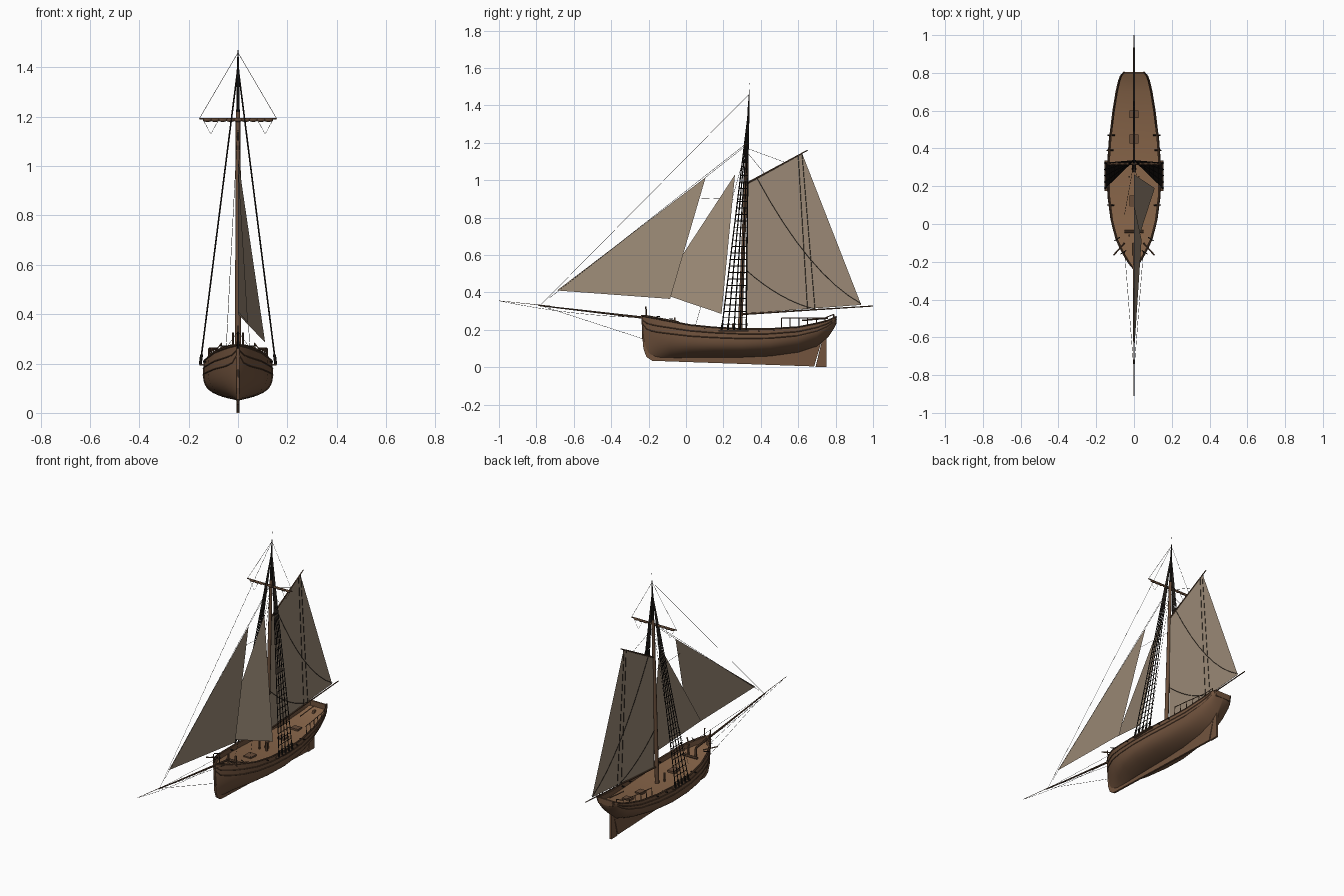
import bpy, bmesh, math
from mathutils import Vector

cube = bpy.data.objects.get("Cube")
if cube:
    bpy.data.objects.remove(cube)


def material(name, r, g, b):
    m = bpy.data.materials.new(name)
    m.use_nodes = True
    m.diffuse_color = (r, g, b, 1)
    node = m.node_tree.nodes["Principled BSDF"]
    node.inputs["Base Color"].default_value = (r, g, b, 1)
    node.inputs["Roughness"].default_value = 0.8
    return m


HULL = material("hull brown", .168, .088, .048)
DECK = material("deck brown", .235, .125, .064)
TRIM = material("trim brown", .105, .056, .031)
SPAR = material("spar brown", .14, .075, .042)
ROPE = material("tarred rope", .014, .011, .009)
SAIL = material("sail canvas", .325, .25, .18)


def finish(name, bm, mats, smooth=False):
    mesh = bpy.data.meshes.new(name)
    bmesh.ops.recalc_face_normals(bm, faces=bm.faces[:])
    bm.to_mesh(mesh)
    bm.free()
    for m in mats:
        mesh.materials.append(m)
    ob = bpy.data.objects.new(name, mesh)
    bpy.context.scene.collection.objects.link(ob)
    if smooth:
        bpy.ops.object.select_all(action="DESELECT")
        ob.select_set(True)
        bpy.context.view_layer.objects.active = ob
        bpy.ops.object.shade_smooth_by_angle(angle=math.radians(40))
    return ob


def tube(bm, pts, r0, r1=None, sides=4):
    """Tapered tube along a list of points."""
    pts = [Vector(p) for p in pts]
    r1 = r0 if r1 is None else r1
    rings = []
    for i, p in enumerate(pts):
        d = (pts[min(i + 1, len(pts) - 1)] - pts[max(i - 1, 0)]).normalized()
        u = d.cross(Vector((0, 0, 1)) if abs(d.z) < .9 else Vector((0, 1, 0))).normalized()
        v = d.cross(u)
        r = r0 + (r1 - r0) * i / (len(pts) - 1)
        angles = [math.tau * k / sides for k in range(sides)]
        rings.append([bm.verts.new(p + r * (math.cos(a) * u + math.sin(a) * v)) for a in angles])
    for a, b in zip(rings, rings[1:]):
        for k in range(sides):
            bm.faces.new((a[k], a[k - 1], b[k - 1], b[k]))
    bm.faces.new(rings[0])
    bm.faces.new(rings[-1])


def tubes(name, mat, lines, r0, r1=None, sides=4):
    bm = bmesh.new()
    for pts in lines:
        tube(bm, pts, r0, r1, sides)
    return finish(name, bm, [mat], sides > 4)


def boxes(name, mat, items):
    bm = bmesh.new()
    for centre, size in items:
        for v in bmesh.ops.create_cube(bm, size=1)["verts"]:
            v.co = Vector(centre) + Vector(a * b for a, b in zip(v.co, size))
    return finish(name, bm, [mat])


def plate(name, mat, profile, thick):
    """Side profile (y, z) extruded across the centreline."""
    bm = bmesh.new()
    f = bm.faces.new([bm.verts.new((-thick / 2, y, z)) for y, z in profile])
    ext = bmesh.ops.extrude_face_region(bm, geom=[f])["geom"]
    bmesh.ops.translate(bm, vec=(thick, 0, 0), verts=[e for e in ext if isinstance(e, bmesh.types.BMVert)])
    return finish(name, bm, [mat])


def both(pts):
    return [[(s * x, y, z) for x, y, z in pts] for s in (1, -1)]


def sag(a, b, drop, n=8):
    a, b = Vector(a), Vector(b)
    return [a.lerp(b, i / n) - Vector((0, 0, drop * 4 * (i / n) * (1 - i / n))) for i in range(n + 1)]


# Hull stations: y, half width, body bottom, sheer height, fullness
STATIONS = [(-.235, .004, .16, .275, 0), (-.225, .013, .1, .272, 0), (-.2, .032, .06, .268, .1),
            (-.15, .062, .048, .258, .3), (-.08, .096, .048, .245, .55), (.02, .123, .05, .226, .85),
            (.15, .14, .052, .213, 1), (.3, .143, .052, .205, 1), (.45, .132, .058, .205, .85),
            (.6, .112, .078, .215, .55), (.7, .095, .11, .235, .35), (.76, .081, .16, .25, .3),
            (.79, .07, .205, .265, .4), (.805, .052, .235, .27, .4)]


def station(y):
    for a, b in zip(STATIONS, STATIONS[1:]):
        if y <= b[0]:
            t = max(0, (y - a[0]) / (b[0] - a[0]))
            return [p + (q - p) * t for p, q in zip(a, b)]
    return list(STATIONS[-1])


def side(y, h, out=0):
    _, w, low, top, full = station(y)
    x = w * (1 - (1 - h) ** (2 + 3 * full)) ** (1 - .2 * full)
    return (x * (1 - .03 * full * h ** 4) + out, y, low + (top - low) * h)


def deck_z(y):
    return station(y)[3] - .03


# Hull shell with bulwark and deck
bm = bmesh.new()
STEPS = 14
rings = []
for row in STATIONS:
    y = row[0]
    half = [side(y, (i / STEPS) ** 1.6) for i in range(STEPS + 1)]
    x, _, z = half[-1]
    inner = max(x - .009, x * .5)
    half += [(inner, y, z), (inner, y, z - .03), (0, y, z - .028)]
    full = half + [(-x, y, z) for x, y, z in half[-2:0:-1]]
    rings.append([bm.verts.new(p) for p in full])
count = len(rings[0])
for a, b in zip(rings, rings[1:]):
    for k in range(count):
        n = (k + 1) % count
        f = bm.faces.new((a[k], a[n], b[n], b[k]))
        f.material_index = int(STEPS + 2 <= k <= STEPS + 3)
bm.faces.new(rings[0])
bm.faces.new(rings[-1])
finish("hull", bm, [HULL, DECK], True)

# Keel, stem, rudder and transom
plate("keel_and_stem", HULL, [(-.24, .28), (-.228, .1), (-.212, .055), (-.18, .034), (.685, .004), (.74, .19),
                              (.7, .19), (.6, .1), (.4, .075), (-.12, .075), (-.19, .1), (-.215, .28)], .012)
plate("rudder", HULL, [(.692, 0), (.752, 0), (.752, .15), (.768, .235), (.75, .235)], .012)
boxes("transom", HULL, [((0, .8, .252), (.1, .01, .036))])
tubes("tiller", SPAR, [[(0, .76, .262), (0, .62, .25)]], .004)

# Wales and capping rail follow the hull
ys = [-.235 + 1.04 * i / 40 for i in range(41)]
tubes("wales", TRIM, [l for h in (.66, .82) for l in both([side(y, h) for y in ys])], .0025)
tubes("capping_rail", TRIM, both([side(y, 1) for y in ys]), .004)

# Quarter rail, bow rail and timberheads
lines = []
for lo, hi, up in ((.51, .79, .035), (-.22, -.04, .012)):
    span = [lo + (hi - lo) * i / 6 for i in range(7)]
    rail = [(x * .97, y, max(z + up * .5, .262 if lo > 0 else 0)) for x, y, z in (side(y, 1) for y in span)]
    lines += both(rail)
    for p, y in zip(rail, span):
        lines += both([side(y, 1), p])
tubes("rails_and_stanchions", TRIM, lines, .0028)
tubes("knightheads", TRIM, both([(.02, -.21, .26), (.02, -.215, .325)]), .004)
tubes("bow_guns", ROPE, [l for y in (-.15, -.08) for l in
                         both([(side(y, 1)[0] - .02, y + .01, side(y, 1)[2] + .012),
                               (side(y, 1)[0] + .01, y - .01, side(y, 1)[2] + .014)])], .003, .002, 6)
tubes("side_guns", ROPE, [l for y in (.1, .39, .47) for l in
                          both([(side(y, 1)[0] - .025, y, deck_z(y) + .018),
                                (side(y, 1)[0] + .013, y, deck_z(y) + .02)])], .004, .003, 6)
tubes("catheads", SPAR, both([(.05, -.1, .25), (.108, -.165, .262)]), .004)

# Deck fittings
boxes("hatches", SPAR, [((0, y, deck_z(y) + .006), (w, l, .012))
                        for y, w, l in ((.12, .05, .06), (.45, .045, .05), (.58, .05, .04))])
tubes("windlass", SPAR, [[(-.05, -.04, .22), (.05, -.04, .22)]], .008, sides=8)
boxes("bitts", SPAR, [((s * .025, y, deck_z(y) + .025), (.01, .01, .06)) for s in (1, -1) for y in (-.06, .25)])


# Mast and spars
def on_mast(z, x=0):
    return (x, .288 + .05 * (z - .18) / 1.28, z)


tubes("lower_mast", SPAR, [[on_mast(.1), on_mast(1.22)]], .013, .009, 10)
tubes("topmast", ROPE, [[on_mast(1.05), on_mast(1.38), on_mast(1.47)]], .009, .002, 8)
tubes("flagstaff", ROPE, [[on_mast(1.46), on_mast(1.52)]], .0008)
tubes("bowsprit", TRIM, [[(0, -.1, .25), (0, -.79, .33)]], .007, .003, 8)
tubes("jibboom", TRIM, [[(0, -.72, .326), (0, -1, .355)]], .002, .001, 6)
tubes("boom", TRIM, [[(0, .3, .283), (0, 1, .327)]], .005, .003, 8)
tubes("gaff", TRIM, [[(0, .32, .98), (0, .65, 1.16)]], .005, .003, 8)
tubes("yard", TRIM, [[(-.157, .318, 1.192), (.157, .318, 1.192)]], .0035, sides=8)
bm = bmesh.new()
for i in range(-4, 5):
    for v in bmesh.ops.create_uvsphere(bm, u_segments=8, v_segments=6, radius=1)["verts"]:
        v.co = (v.co.x * .019 + i * .031, v.co.y * .008 + .318, v.co.z * .008 + 1.187)
finish("furled_topsail", bm, [TRIM], True)

# Sails as flat cloths
for name, pts in (("mainsail", [(0, .318, .287), (0, .325, .98), (0, .62, 1.145), (0, .937, .333)]),
                  ("staysail", [(0, -.15, .4), (0, .262, 1.03), (.11, .19, .285)]),
                  ("jib", [(0, -.69, .41), (0, .105, 1.015), (.04, -.085, .365)])):
    bm = bmesh.new()
    bm.faces.new([bm.verts.new(p) for p in pts])
    finish(name, bm, [SAIL])

# Channels, deadeyes, shrouds and ratlines
boxes("channels", TRIM, [((s * .145, .255, .195), (.022, .16, .007)) for s in (1, -1)])
feet = [Vector((.153, .19 + .033 * i, .195)) for i in range(5)]
head = Vector(on_mast(1.37, .004))
shrouds, rungs = [], []
for f in feet:
    shrouds += both([f, head])
for i in range(1, 31):
    rungs += both([feet[0].lerp(head, i / 34), feet[-1].lerp(head, i / 34)])
tubes("shrouds", ROPE, shrouds, .0032)
tubes("ratlines", ROPE, rungs, .0024)
tubes("deadeyes", ROPE, [l for f in feet for l in both([f, f.lerp(head, .035)])], .006, sides=6)

# Standing and running rigging
stays = [[(0, -.78, .33), on_mast(1.46)], [(0, -.73, .37), on_mast(1.2)],
         [(0, -.78, .33), (0, -.225, .15)], sag((0, -1, .355), (0, -.23, .265), .018),
         [on_mast(1.17), (0, .53, 1.095)], [on_mast(1.15), (0, .42, 1.035)],
         [(0, .105, 1.015), on_mast(1.19)], [(0, .06, .905), (0, .3, .895)]]
stays += both([(.157, .318, 1.192), on_mast(1.46)])
stays += both([(0, -.78, .33), (.05, -.14, .26)])
stays += both([(.05, .05, .22), on_mast(1.18)])
stays += both([(.14, .318, 1.185), (.11, .318, 1.13), (.08, .318, 1.185)])
tubes("standing_rigging", ROPE, stays, .0009)
lines = both([(.003, .62, 1.145), (.004, .69, .305)]) + both([(.003, .6, 1.13), (.004, .65, .305)])
lines += both(sag((.003, .38, 1.01), (.003, .935, .34), .09))
lines += both(sag((.003, .32, .52), (.003, .69, .31), .03))
tubes("brails_and_lifts", ROPE, lines, .0012)
